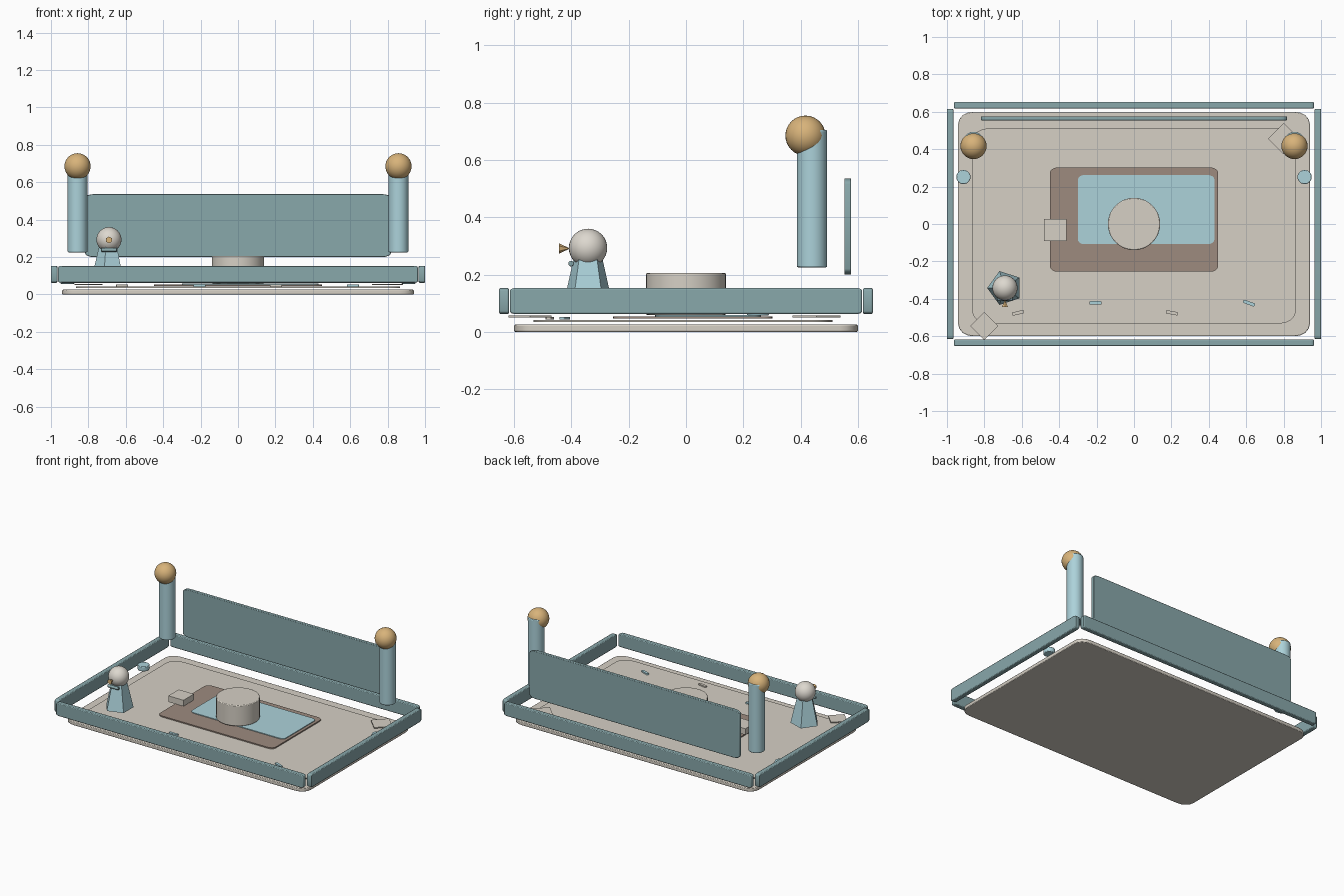
import bpy, bmesh, math
from mathutils import Matrix

if "Cube" in bpy.data.objects:
    bpy.data.objects.remove(bpy.data.objects["Cube"])


def mat(name, r, g, b):
    m = bpy.data.materials.new(name)
    lin = [((c / 255 + 0.055) / 1.055) ** 2.4 for c in (r, g, b)]
    m.diffuse_color = (*lin, 1)
    m.use_nodes = True
    m.node_tree.nodes["Principled BSDF"].inputs["Base Color"].default_value = m.diffuse_color
    return m


BEIGE = mat("warm_beige", 214, 208, 197)
TEAL = mat("slate_teal", 137, 168, 171)
BLUE = mat("pale_blue", 172, 210, 218)
BROWN = mat("dusty_brown", 157, 139, 127)
GOLD = mat("soft_gold", 216, 179, 122)
CREAM = mat("off_white", 221, 216, 207)


def finish(name, bm, material, rim=0.0, smooth=True):
    bmesh.ops.recalc_face_normals(bm, faces=bm.faces)
    me = bpy.data.meshes.new(name)
    bm.to_mesh(me)
    bm.free()
    ob = bpy.data.objects.new(name, me)
    bpy.context.collection.objects.link(ob)
    me.materials.append(material)
    if rim:
        b = ob.modifiers.new("rim", "BEVEL")
        b.width, b.segments, b.limit_method = rim, 2, "ANGLE"
        b.angle_limit = math.radians(50)
    if smooth:
        bpy.context.view_layer.objects.active = ob
        ob.select_set(True)
        bpy.ops.object.shade_smooth_by_angle(angle=math.radians(35))
        ob.select_set(False)
    return ob


def slab(name, lo, hi, ru, rv, material, axis="z", rim=0.0, turn=0.0):
    """Box between two corners, rounded in the plane across the given axis."""
    c = [(a + b) / 2 for a, b in zip(lo, hi)]
    h = [(b - a) / 2 for a, b in zip(lo, hi)]
    u, v, w = {"z": (0, 1, 2), "y": (0, 2, 1), "x": (1, 2, 0)}[axis]
    bm = bmesh.new()
    verts = []
    for k, (su, sv) in enumerate(((1, 1), (-1, 1), (-1, -1), (1, -1))):
        steps = 4 if ru else 0
        for i in range(steps + 1):
            a = math.radians(90 * k + 90 * i / max(steps, 1))
            p = [0, 0, 0]
            p[u] = su * (h[u] - ru) + ru * math.cos(a)
            p[v] = sv * (h[v] - rv) + rv * math.sin(a)
            p[w] = -h[w]
            verts.append(bm.verts.new(p))
    face = bm.faces.new(verts)
    ext = bmesh.ops.extrude_face_region(bm, geom=[face])
    move = [0, 0, 0]
    move[w] = 2 * h[w]
    bmesh.ops.translate(bm, vec=move, verts=[e for e in ext["geom"] if isinstance(e, bmesh.types.BMVert)])
    m = Matrix.Translation(c) @ Matrix.Rotation(math.radians(turn), 4, "Z")
    bmesh.ops.transform(bm, matrix=m, verts=bm.verts)
    return finish(name, bm, material, rim)


def cone(name, centre, r1, r2, depth, sides, material, rot=None, rim=0.0, smooth=True):
    bm = bmesh.new()
    m = Matrix.Translation(centre) @ (rot or Matrix())
    bmesh.ops.create_cone(bm, cap_ends=True, segments=sides, radius1=r1, radius2=r2, depth=depth, matrix=m)
    return finish(name, bm, material, rim, smooth)


def ball(name, centre, r, material):
    bm = bmesh.new()
    bmesh.ops.create_uvsphere(bm, u_segments=32, v_segments=16, radius=r, matrix=Matrix.Translation(centre))
    return finish(name, bm, material)


# Floor layers
slab("base_slab", (-0.94, -0.6, 0), (0.94, 0.6, 0.025), 0.08, 0.065, BEIGE, rim=0.004)
slab("inner_floor", (-0.866, -0.533, 0.035), (0.866, 0.512, 0.042), 0.09, 0.07, BEIGE)
slab("rug", (-0.45, -0.255, 0.046), (0.45, 0.302, 0.054), 0.04, 0.03, BROWN)
slab("rug_panel", (-0.30, -0.108, 0.054), (0.43, 0.262, 0.059), 0.035, 0.025, BLUE)

# Floor details: diamond tiles and small flecks
for i, (x, y, half) in enumerate(((-0.80, -0.545, 0.053), (0.80, 0.456, 0.059))):
    slab(f"diamond_tile_{i + 1}", (x - half, y - half, 0.05), (x + half, y + half, 0.057), 0, 0, BEIGE, turn=45)
for i, (x, y, turn, m) in enumerate(((-0.206, -0.422, 0, BLUE), (0.615, -0.423, -20, BLUE),
                                     (-0.62, -0.475, 13, BEIGE), (0.203, -0.475, -10, BEIGE))):
    slab(f"floor_fleck_{i + 1}", (x - 0.033, y - 0.009, 0.043), (x + 0.033, y + 0.009, 0.052),
         0.006, 0.006, m, turn=turn)

# Low fence around the floor
for s, side in ((-1, "front"), (1, "back")):
    slab(f"{side}_rail", (-0.962, s * 0.635 - 0.017, 0.062), (0.962, s * 0.635 + 0.017, 0.153),
         0.022, 0.01, TEAL, "y", 0.005)
for s, side in ((-1, "left"), (1, "right")):
    slab(f"{side}_rail", (s * 0.983 - 0.017, -0.615, 0.062), (s * 0.983 + 0.017, 0.615, 0.153),
         0.022, 0.01, TEAL, "x", 0.005)

# Back panel
slab("back_panel", (-0.817, 0.553, 0.2), (0.817, 0.576, 0.536), 0.045, 0.02, TEAL, "y", 0.003)

# Posts with balls, and side studs
for s, side in ((-1, "left"), (1, "right")):
    cone(f"{side}_post", (s * 0.858, 0.44, 0.465), 0.053, 0.053, 0.48, 24, BLUE, rim=0.005)
    ball(f"{side}_post_ball", (s * 0.858, 0.417, 0.685), 0.07, GOLD)
    cone(f"{side}_stud", (s * 0.912, 0.251, 0.074), 0.038, 0.038, 0.034, 24, BLUE, rim=0.004)

# Central drum and small box
cone("drum", (0, 0, 0.132), 0.14, 0.14, 0.146, 32, BEIGE, rim=0.005)
slab("small_box", (-0.48, -0.09, 0.072), (-0.362, 0.026, 0.115), 0, 0, BEIGE)

# Figure: five-sided body, head, nose and collar bar
X, Y = -0.69, -0.342
cone("figure_body", (X, Y, 0.165), 0.095, 0.053, 0.18, 5, BLUE, Matrix.Rotation(math.pi / 2, 4, "Z"), smooth=False)
ball("figure_head", (X, Y, 0.293), 0.067, CREAM)
cone("figure_nose", (X, -0.424, 0.291), 0.018, 0, 0.038, 6, GOLD,
     Matrix.Rotation(-math.pi / 2, 4, "X"), smooth=False)
cone("figure_collar", (X, -0.401, 0.238), 0.01, 0.01, 0.084, 12, TEAL,
     Matrix.Rotation(math.pi / 2, 4, "Y"), rim=0.003)
